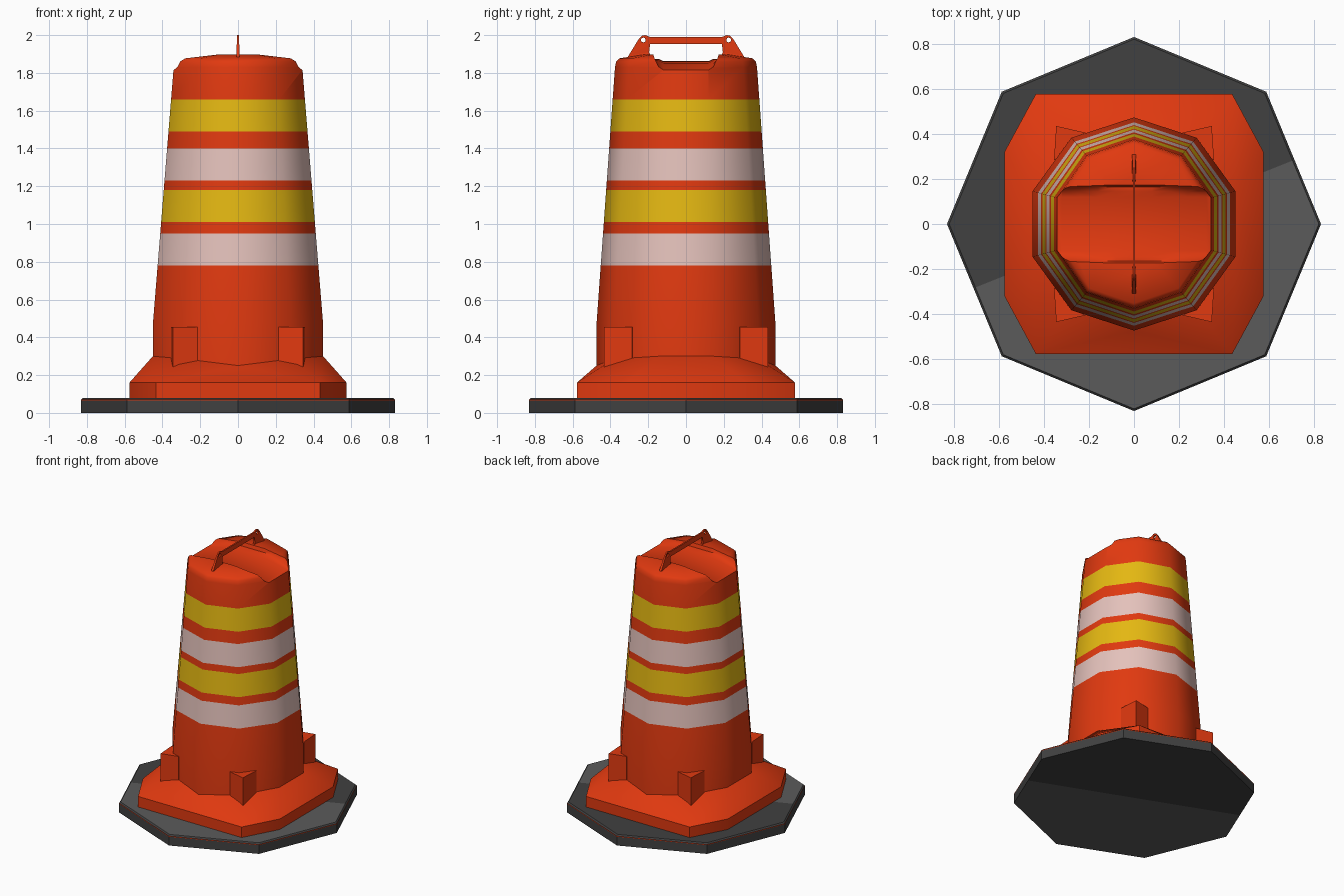
import bpy, bmesh, math
from mathutils import Vector

if "Cube" in bpy.data.objects:
    bpy.data.objects.remove(bpy.data.objects["Cube"])


def material(name, rgb):
    m = bpy.data.materials.new(name)
    m.diffuse_color = (*rgb, 1)
    m.use_nodes = True
    m.node_tree.nodes["Principled BSDF"].inputs["Base Color"].default_value = m.diffuse_color
    return m


ORANGE = material("safety orange", (0.75, 0.041, 0.005))
YELLOW = material("stripe yellow", (0.78, 0.48, 0.006))
WHITE = material("stripe white", (0.78, 0.54, 0.50))
DARK = material("dark rubber", (0.052, 0.052, 0.052))
LIGHT = material("worn rubber", (0.105, 0.105, 0.105))


def finish(name, bm, mats):
    bmesh.ops.recalc_face_normals(bm, faces=bm.faces)
    me = bpy.data.meshes.new(name)
    bm.to_mesh(me)
    bm.free()
    for m in mats:
        me.materials.append(m)
    ob = bpy.data.objects.new(name, me)
    bpy.context.collection.objects.link(ob)
    return ob


def activate(ob):
    bpy.ops.object.select_all(action='DESELECT')
    ob.select_set(True)
    bpy.context.view_layer.objects.active = ob


def smooth(ob, deg):
    activate(ob)
    bpy.ops.object.shade_smooth_by_angle(angle=math.radians(deg))


def polygon(n, start, rx, ry, z):
    return [(rx * math.cos(math.radians(start + 360 * i / n)),
             ry * math.sin(math.radians(start + 360 * i / n)), z) for i in range(n)]


def loft(loops):
    """Closed solid through a stack of equal point loops."""
    bm = bmesh.new()
    rings = [[bm.verts.new(p) for p in loop] for loop in loops]
    n = len(rings[0])
    for a, b in zip(rings, rings[1:]):
        for i in range(n):
            bm.faces.new((a[i], a[(i + 1) % n], b[(i + 1) % n], b[i]))
    bm.faces.new(rings[0][::-1])
    bm.faces.new(rings[-1])
    return bm


# Octagonal rubber base, top and underside split into two greys, thin orange line on the rim
bm = loft([polygon(8, 0, r, r, z) for r, z in
           [(0.83, 0), (0.83, 0.066), (0.83, 0.071), (0.82, 0.08)]])
bm.normal_update()
for side, tilt in ((1, -0.4), (-1, 0.4)):
    face = [f for f in bm.faces if f.normal.z * side > 0.95]
    geom = face + list({e for f in face for e in f.edges}) + list({v for f in face for v in f.verts})
    bmesh.ops.bisect_plane(bm, geom=geom, plane_co=(0, 0, 0), plane_no=(tilt, 1, 0))
bm.normal_update()
for f in bm.faces:
    c = f.calc_center_median()
    if abs(f.normal.z) > 0.95:
        tilt = -0.4 if f.normal.z > 0 else 0.4
        f.material_index = 0 if c.y + tilt * c.x > 0 else 1
    elif 0.066 < c.z < 0.071:
        f.material_index = 2
finish("rubber_base", bm, [DARK, LIGHT, ORANGE])

# Tapered ten-sided barrel with striped bands
bands = [(0.78, 0.95, 2), (1.01, 1.18, 1), (1.23, 1.40, 2), (1.49, 1.66, 1)]
rings = [(0.473, 0.473, 0.2), (0.473, 0.473, 0.48)]
for lo, hi, _ in bands:
    for z in (lo, hi):
        t = (z - 0.48) / 1.35
        rings.append((0.473 - 0.115 * t, 0.473 - 0.097 * t, z))
rings += [(0.358, 0.376, 1.83), (0.353, 0.37, 1.86), (0.336, 0.352, 1.877), (0.165, 0.22, 1.898)]
bm = loft([polygon(10, 18, *r) for r in rings])
for f in bm.faces:
    z = f.calc_center_median().z
    for lo, hi, idx in bands:
        if lo < z < hi:
            f.material_index = idx
barrel = finish("barrel", bm, [ORANGE, YELLOW, WHITE])

# Arched channel cut across the top
sections = []
for i in range(13):
    x = -0.48 + 0.08 * i
    floor = 1.862 - 0.047 * min(1.3, (x / 0.34) ** 2)
    sections.append([(x, -0.19, 1.95), (x, -0.165, 1.872), (x, -0.145, floor + 0.012), (x, -0.12, floor),
                     (x, 0.12, floor), (x, 0.145, floor + 0.012), (x, 0.165, 1.872), (x, 0.19, 1.95)])
cutter = finish("channel_cutter", loft(sections), [ORANGE])
cutter.hide_render = True
mod = barrel.modifiers.new("channel", 'BOOLEAN')
mod.operation = 'DIFFERENCE'
mod.solver = 'EXACT'
mod.object = cutter
activate(barrel)
bpy.ops.object.modifier_apply(modifier=mod.name)
bpy.data.objects.remove(cutter)
smooth(barrel, 40)

# Sloping foot flange between the square-ish plinth and the barrel
outline = [(0.435, 0.578), (0.575, 0.32)]
pts = [(sx * x, sy * y, z) for x, y in outline for sx in (1, -1) for sy in (1, -1) for z in (0.075, 0.16)]
for x, y, _ in polygon(10, 18, 0.474, 0.474, 0):
    pts.append((x, y, 0.25 if abs(x) < 0.1 else 0.285 if abs(x) < 0.35 else 0.30))
bm = bmesh.new()
for p in pts:
    bm.verts.new(p)
hull = bmesh.ops.convex_hull(bm, input=bm.verts)
bmesh.ops.delete(bm, geom=list({g for g in hull["geom_interior"] if isinstance(g, bmesh.types.BMVert)}),
                 context='VERTS')
smooth(finish("foot_flange", bm, [ORANGE]), 30)

# Four corner lugs
for sx in (1, -1):
    for sy in (1, -1):
        plan = [(0.345, 0.435), (0.215, 0.405), (0.2, 0.2), (0.355, 0.285)]
        lug = loft([[(sx * x, sy * y, z) for x, y in plan] for z in (0.15, 0.455)])
        finish("corner_lug", lug, [ORANGE])

# Carry handle: flat profile with two eyelets, extruded across x
half = [(0.19, 1.952), (0.195, 1.91), (0.185, 1.89), (0.185, 1.87), (0.315, 1.87),
        (0.305, 1.89), (0.25, 1.98), (0.235, 1.996), (0.215, 2.0), (0.19, 1.99)]
loops = [half + [(-y, z) for y, z in reversed(half)]]
for s in (1, -1):
    loops.append([(s * 0.226 + 0.013 * math.cos(a * math.pi / 4),
                   1.974 + 0.013 * math.sin(a * math.pi / 4)) for a in range(8)])
cu = bpy.data.curves.new("carry_handle", 'CURVE')
cu.dimensions = '2D'
cu.fill_mode = 'BOTH'
cu.extrude = 0.009
for loop in loops:
    sp = cu.splines.new('POLY')
    sp.points.add(len(loop) - 1)
    for p, (y, z) in zip(sp.points, loop):
        p.co = (y, z, 0, 1)
    sp.use_cyclic_u = True
cu.materials.append(ORANGE)
handle = bpy.data.objects.new("carry_handle", cu)
handle.rotation_euler = (math.pi / 2, 0, math.pi / 2)
bpy.context.collection.objects.link(handle)
activate(handle)
bpy.ops.object.convert(target='MESH')
# Narrow the blade towards the grip
for v in bpy.context.object.data.vertices:
    if v.co.y > 1.9:
        v.co.z *= 0.6
